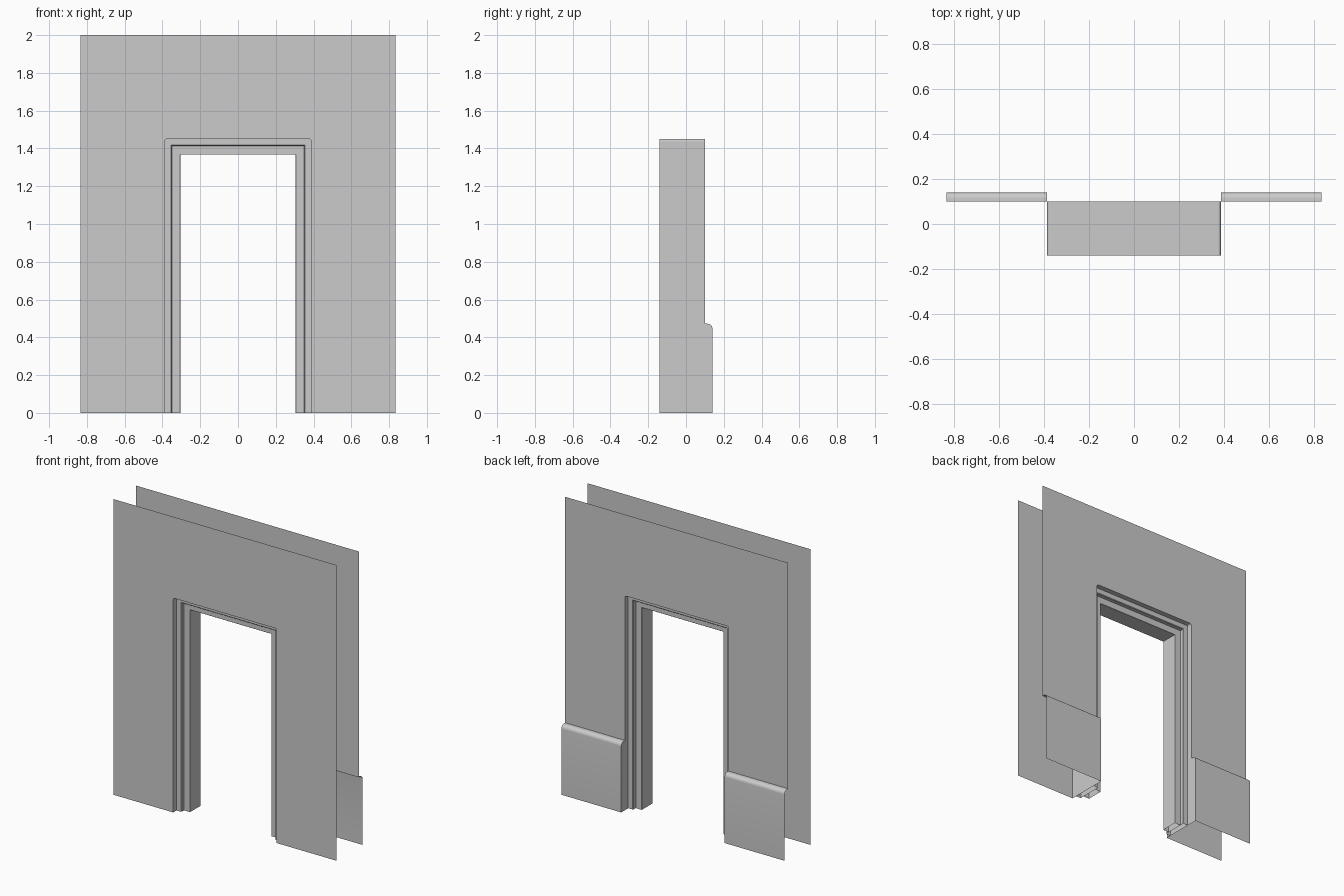
import bpy, math
from mathutils import Vector

if "Cube" in bpy.data.objects:
    bpy.data.objects.remove(bpy.data.objects["Cube"])

HALF_W, TOP = 0.835, 2.0        # wall extents
OPEN_W, RISE = 0.387, 1.063     # opening half width; head height = half width + RISE
FRONT, BACK, BASE = -0.14, 0.10, 0.14
MID = (FRONT + BACK) / 2
BASE_Z, BASE_R = 0.472, 0.026   # skirting height and rounding


def make(name, verts, faces, toward):
    """Build a mesh whose first face points along 'toward'."""
    me = bpy.data.meshes.new(name)
    me.from_pydata(verts, [], faces)
    if me.polygons[0].normal.dot(Vector(toward)) < 0:
        me.flip_normals()
    me.update()
    ob = bpy.data.objects.new(name, me)
    bpy.context.collection.objects.link(ob)
    return ob


def arch(w, z0=0.0, r=0.0):
    """Door-shaped path (x, z), from right foot to left foot, corners rounded by r."""
    h = w + RISE
    right = [(w, z0)]
    if r:
        right += [(w - r + r * math.cos(a), h - r + r * math.sin(a))
                  for a in (i * math.pi / 8 for i in range(5))]
    else:
        right.append((w, h))
    return right + [(-x, z) for x, z in reversed(right)]


def sweep(name, profile, toward, r=0.0):
    """Run a (half width, y) profile round the opening, open at the feet."""
    rings = [[(x, y, z) for x, z in arch(w, 0, r)] for w, y in profile]
    n = len(rings[0])
    verts = [v for ring in rings for v in ring]
    faces = [(i * n + j, i * n + j + 1, (i + 1) * n + j + 1, (i + 1) * n + j)
             for i in range(len(rings) - 1) for j in range(n - 1)]
    return make(name, verts, faces, toward)


def step(outer, inner, depth, c=0.004):
    """Raised band profile, symmetric in depth, with small chamfers."""
    half = [(outer, -depth), (inner + c, -depth), (inner, -depth + c)]
    return [(w, MID + d) for w, d in half] + [(w, MID - d) for w, d in reversed(half)]


def wall(name, y, z0, facing):
    """Thin wall sheet with the opening cut out."""
    outline = arch(OPEN_W, z0, 0.012) + [(-HALF_W, z0), (-HALF_W, TOP),
                                         (HALF_W, TOP), (HALF_W, z0)]
    return make(name, [(x, y, z) for x, z in outline],
                [tuple(range(len(outline)))], (0, facing, 0))


# wall sheets
wall("front_wall", FRONT, 0.0, -1)
wall("back_wall", BACK, BASE_Z, 1)

# opening lining and the two stepped frame bands
sweep("opening_lining", [(OPEN_W, FRONT), (OPEN_W, BACK)], (-1, 0, 0), 0.012)
sweep("frame_outer_band", step(OPEN_W, 0.35, 0.085), (0, -1, 0))
sweep("frame_inner_band", step(0.35, 0.305, 0.057, 0.001), (0, -1, 0))

# skirting with rounded top, closed at the opening side
profile = [(BASE, 0.0)]
profile += [(BASE - BASE_R + BASE_R * math.cos(a), BASE_Z - BASE_R + BASE_R * math.sin(a))
            for a in (i * math.pi / 12 for i in range(7))]
profile += [(BACK, BASE_Z)]
n = len(profile)
for side, label in ((-1, "left"), (1, "right")):
    verts = [(side * x, y, z) for x in (OPEN_W, HALF_W) for y, z in profile]
    verts.append((side * OPEN_W, BACK, 0.0))
    faces = [(i, i + 1, n + i + 1, n + i) for i in range(n - 1)]
    faces.append((2 * n,) + tuple(range(n - 1, -1, -1)))
    ob = make("skirting_" + label, verts, faces, (0, 1, 0))
    bpy.ops.object.select_all(action='DESELECT')
    ob.select_set(True)
    bpy.context.view_layer.objects.active = ob
    bpy.ops.object.shade_smooth_by_angle(angle=math.radians(30))
